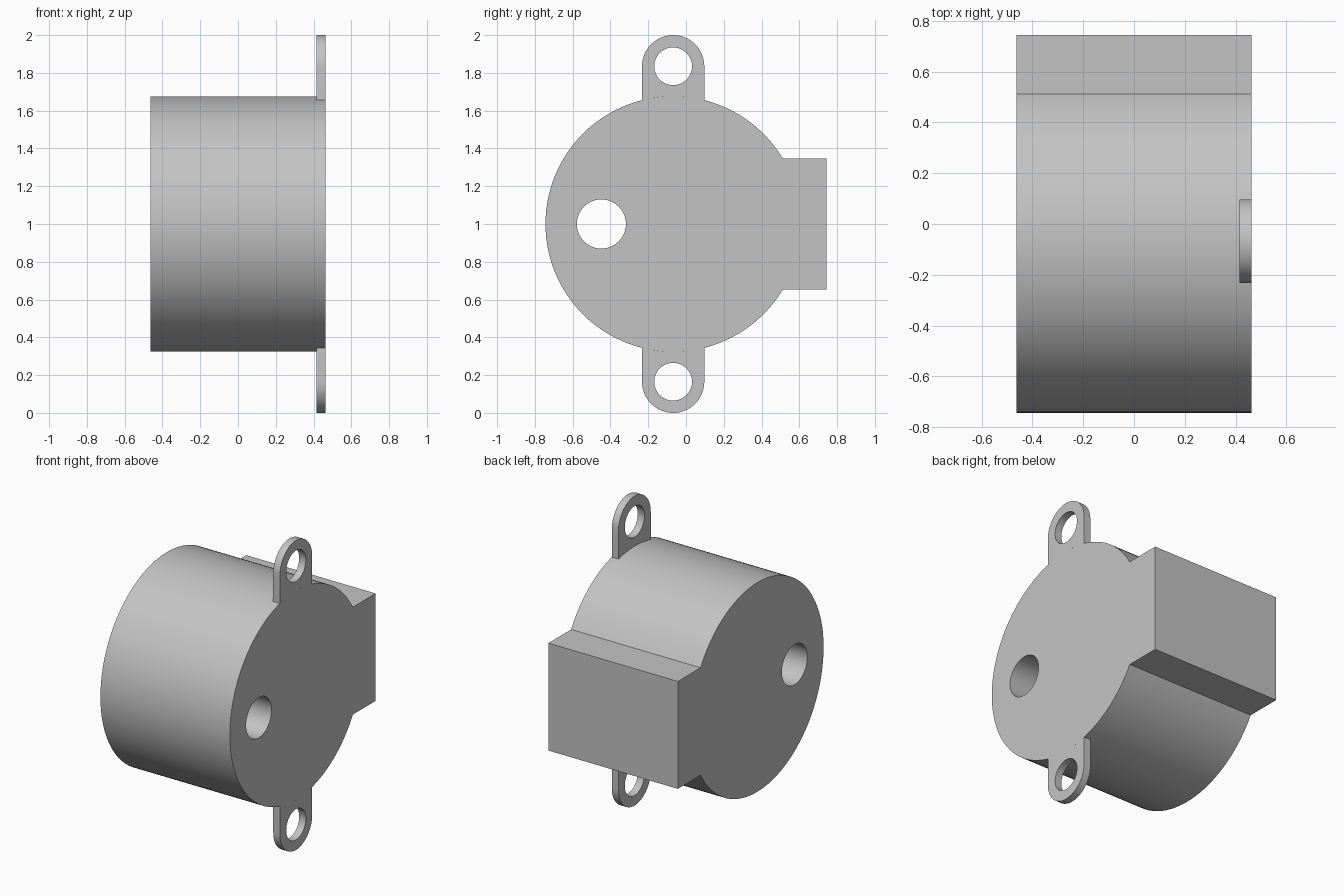
import bpy
import bmesh
from math import sin, cos, asin, pi, tau

cube = bpy.data.objects.get("Cube")
if cube:
    bpy.data.objects.remove(cube, do_unlink=True)

# Main dimensions
HALF_LEN = 0.4625
AXIS_Y, AXIS_Z, RADIUS = -0.068, 1.0, 0.676
BOX_BACK, BOX_HALF = 0.744, 0.347
EAR_RADIUS, EAR_HOLE, EAR_FRONT = 0.165, 0.1, 0.415
EAR_Z = 2.0 - EAR_RADIUS

grey = bpy.data.materials.new("light grey metal")
grey.use_nodes = True
colour = (0.55, 0.55, 0.55, 1)
grey.diffuse_color = colour
grey.node_tree.nodes["Principled BSDF"].inputs["Base Color"].default_value = colour


def arc(y, z, r, start, end, steps):
    """Points along an arc in the y-z plane, both ends included."""
    angles = [start + (end - start) * i / steps for i in range(steps + 1)]
    return [(y + r * cos(a), z + r * sin(a)) for a in angles]


def circle(y, z, r, steps=48):
    return arc(y, z, r, 0, tau, steps)[:-1]


def plate(name, loops, x0, x1):
    """Fill an outline with holes and extrude it along x."""
    bm = bmesh.new()
    edges = []
    for loop in loops:
        verts = [bm.verts.new((x0, y, z)) for y, z in loop]
        edges += [bm.edges.new((v, verts[i - 1])) for i, v in enumerate(verts)]
    bmesh.ops.triangle_fill(bm, edges=edges, use_beauty=True, use_dissolve=False)
    result = bmesh.ops.extrude_face_region(bm, geom=bm.faces[:])
    moved = [g for g in result["geom"] if isinstance(g, bmesh.types.BMVert)]
    bmesh.ops.translate(bm, verts=moved, vec=(x1 - x0, 0, 0))
    bmesh.ops.recalc_face_normals(bm, faces=bm.faces[:])
    mesh = bpy.data.meshes.new(name)
    bm.to_mesh(mesh)
    bm.free()
    mesh.materials.append(grey)
    mesh.polygons.foreach_set("use_smooth", [True] * len(mesh.polygons))
    mesh.set_sharp_from_angle(angle=pi / 6)
    obj = bpy.data.objects.new(name, mesh)
    bpy.context.collection.objects.link(obj)
    return obj


# Round housing with the rectangular block at the back and the shaft bore
corner = asin(BOX_HALF / RADIUS)
housing = arc(AXIS_Y, AXIS_Z, RADIUS, corner, tau - corner, 96)
housing += [(BOX_BACK, AXIS_Z - BOX_HALF), (BOX_BACK, AXIS_Z + BOX_HALF)]
bore = circle(-0.448, AXIS_Z, 0.13)
plate("motor_housing", [housing, bore], -HALF_LEN, HALF_LEN)

# Mounting ears, their inner edge following the housing
spread = asin(EAR_RADIUS / RADIUS)
ear = arc(AXIS_Y, EAR_Z, EAR_RADIUS, 0, pi, 32)
ear += arc(AXIS_Y, AXIS_Z, RADIUS, pi / 2 + spread, pi / 2 - spread, 12)
hole = circle(AXIS_Y, EAR_Z, EAR_HOLE)
for name, side in (("upper_mounting_ear", 1), ("lower_mounting_ear", -1)):
    loops = [[(y, AXIS_Z + side * (z - AXIS_Z)) for y, z in loop] for loop in (ear, hole)]
    plate(name, loops, EAR_FRONT, HALF_LEN)
